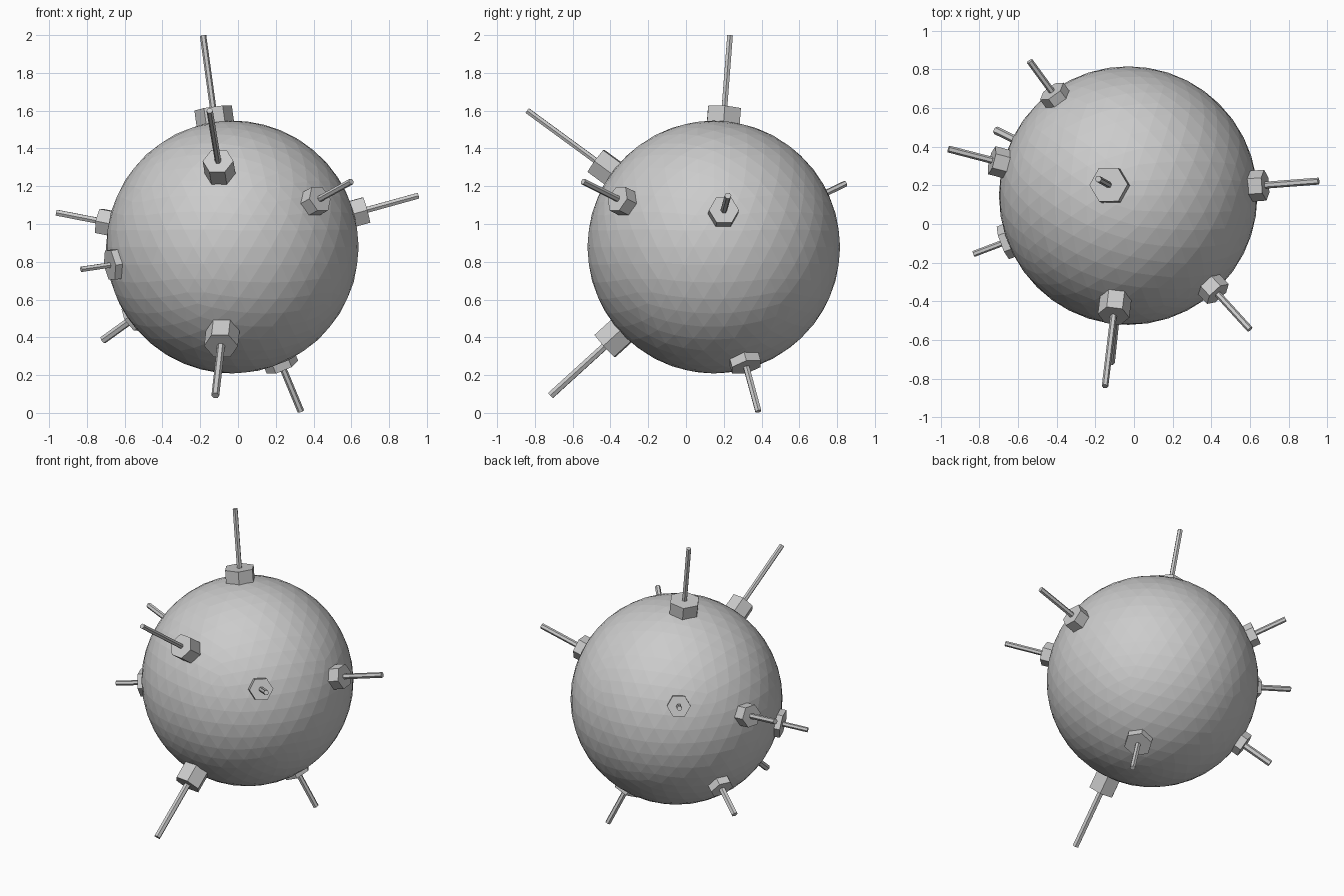
import bpy
from math import radians
from mathutils import Matrix, Vector

if "Cube" in bpy.data.objects:
    bpy.data.objects.remove(bpy.data.objects["Cube"])

CENTRE = Vector((-0.03, 0.147, 0.878))
RADIUS = 0.669

# Faceted ball body
bpy.ops.mesh.primitive_ico_sphere_add(subdivisions=4, radius=RADIUS, location=CENTRE)
bpy.context.object.name = "ball_body"


def hex_prism(name, direction, start, end, radius):
    """Six-sided prism along a ray from the ball centre."""
    bpy.ops.mesh.primitive_cylinder_add(vertices=6, radius=radius, depth=end - start)
    ob = bpy.context.object
    ob.name = name
    ob.data.transform(Matrix.Rotation(radians(30), 4, 'Z'))
    ob.rotation_euler = direction.to_track_quat('Z', 'Y').to_euler()
    ob.location = CENTRE + direction * (start + end) / 2


# Spikes: tip position, collar radius, collar outer distance, rod radius
SPIKES = {
    "top": ((-0.185, 0.233, 1.998), 0.100, 0.745, 0.017),
    "front_upper": ((-0.15, -0.84, 1.60), 0.082, 0.775, 0.017),
    "front_right": ((0.60, -0.545, 1.225), 0.076, 0.735, 0.017),
    "right": ((0.955, 0.222, 1.15), 0.080, 0.738, 0.018),
    "left_upper": ((-0.96, 0.388, 1.06), 0.075, 0.742, 0.018),
    "left_front": ((-0.83, -0.155, 0.76), 0.090, 0.700, 0.016),
    "left_lower": ((-0.715, 0.485, 0.385), 0.078, 0.712, 0.021),
    "back_left": ((-0.54, 0.843, 1.213), 0.075, 0.718, 0.017),
    "front_lower": ((-0.12, -0.717, 0.092), 0.090, 0.780, 0.021),
    "bottom": ((0.333, 0.383, 0.008), 0.090, 0.710, 0.018),
}
for name, (tip, collar_r, collar_end, rod_r) in SPIKES.items():
    ray = Vector(tip) - CENTRE
    direction = ray.normalized()
    hex_prism(name + "_collar", direction, 0.6, collar_end, collar_r)
    hex_prism(name + "_rod", direction, 0.62, ray.length, rod_r)
